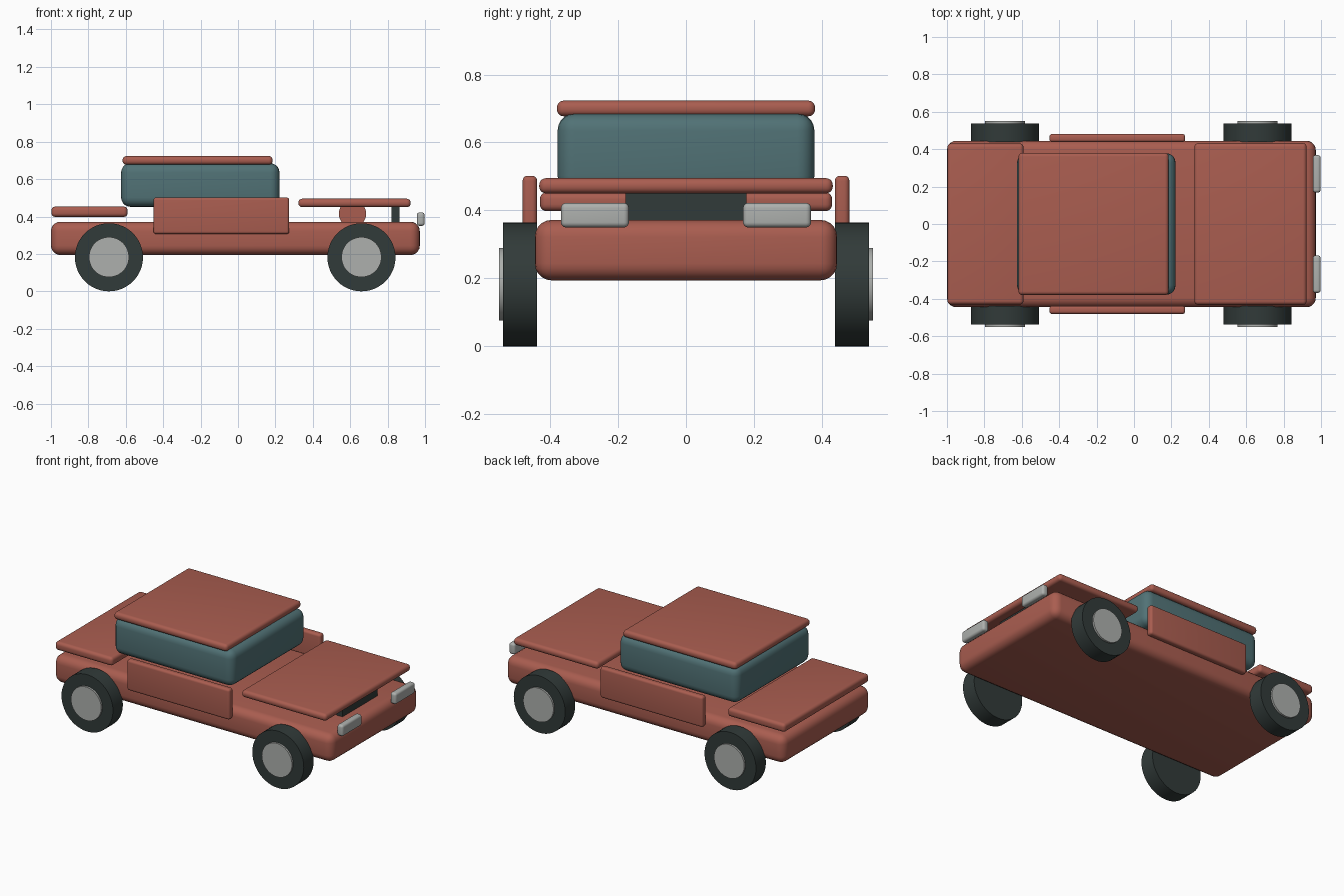
import bpy
from math import radians

cube = bpy.data.objects.get("Cube")
if cube:
    bpy.data.objects.remove(cube, do_unlink=True)


def material(name, r, g, b):
    m = bpy.data.materials.new(name)
    m.use_nodes = True
    m.diffuse_color = (r, g, b, 1)
    m.node_tree.nodes["Principled BSDF"].inputs["Base Color"].default_value = (r, g, b, 1)
    return m


RED = material("brick red paint", 0.40, 0.11, 0.08)
GLASS = material("teal glass", 0.082, 0.168, 0.18)
RUBBER = material("dark rubber", 0.031, 0.043, 0.041)
SILVER = material("silver trim", 0.42, 0.435, 0.42)


def finish(name, mat):
    ob = bpy.context.object
    ob.name = ob.data.name = name
    ob.data.materials.append(mat)
    return ob


def box(name, x, y, z, mat, bevel=0.0):
    """Rounded box from (min, max) ranges on each axis."""
    spans = (x, y, z)
    bpy.ops.mesh.primitive_cube_add(size=1, location=[(a + b) / 2 for a, b in spans])
    ob = finish(name, mat)
    ob.scale = [b - a for a, b in spans]
    bpy.ops.object.transform_apply(location=False, rotation=False, scale=True)
    if bevel:
        mod = ob.modifiers.new("rounded edges", "BEVEL")
        mod.width, mod.segments = bevel, 5
        bpy.ops.object.modifier_apply(modifier=mod.name)
        bpy.ops.object.shade_smooth_by_angle(angle=radians(35))
    return ob


def drum(name, x, y, z, radius, mat):
    """Cylinder lying along y."""
    bpy.ops.mesh.primitive_cylinder_add(
        vertices=48, radius=radius, depth=y[1] - y[0],
        location=(x, sum(y) / 2, z), rotation=(radians(90), 0, 0))
    ob = finish(name, mat)
    bpy.ops.object.shade_smooth_by_angle(angle=radians(35))
    return ob


# Body shell and cabin
box("body", (-1.0, 0.972), (-0.445, 0.445), (0.194, 0.372), RED, 0.05)
box("cabin_glass", (-0.625, 0.222), (-0.378, 0.378), (0.452, 0.685), GLASS, 0.05)
box("roof", (-0.617, 0.185), (-0.38, 0.38), (0.677, 0.723), RED, 0.02)

# Lids
box("hood", (0.323, 0.923), (-0.432, 0.432), (0.45, 0.495), RED, 0.02)
box("trunk_lid", (-0.997, -0.591), (-0.43, 0.43), (0.398, 0.453), RED, 0.02)

# Parts under the hood
drum("engine", 0.612, (-0.15, 0.15), 0.415, 0.073, RED)
box("grille", (0.822, 0.864), (-0.178, 0.178), (0.35, 0.46), RUBBER)


def side_span(side, inner, outer):
    return tuple(sorted((side * inner, side * outer)))


# Mirrored parts: doors, headlights, wheels
for side, label in ((-1, "front_side"), (1, "back_side")):
    box(label + "_door", (-0.452, 0.274), side_span(side, 0.438, 0.481),
        (0.306, 0.502), RED, 0.015)
    box(label + "_headlight", (0.956, 0.998), side_span(side, 0.168, 0.368),
        (0.35, 0.422), SILVER, 0.015)
    for x, end in ((0.66, "leading"), (-0.69, "trailing")):
        drum(f"{label}_{end}_tire", x, side_span(side, 0.438, 0.538),
             0.182, 0.182, RUBBER)
        drum(f"{label}_{end}_hub", x, side_span(side, 0.45, 0.55),
             0.183, 0.107, SILVER)
